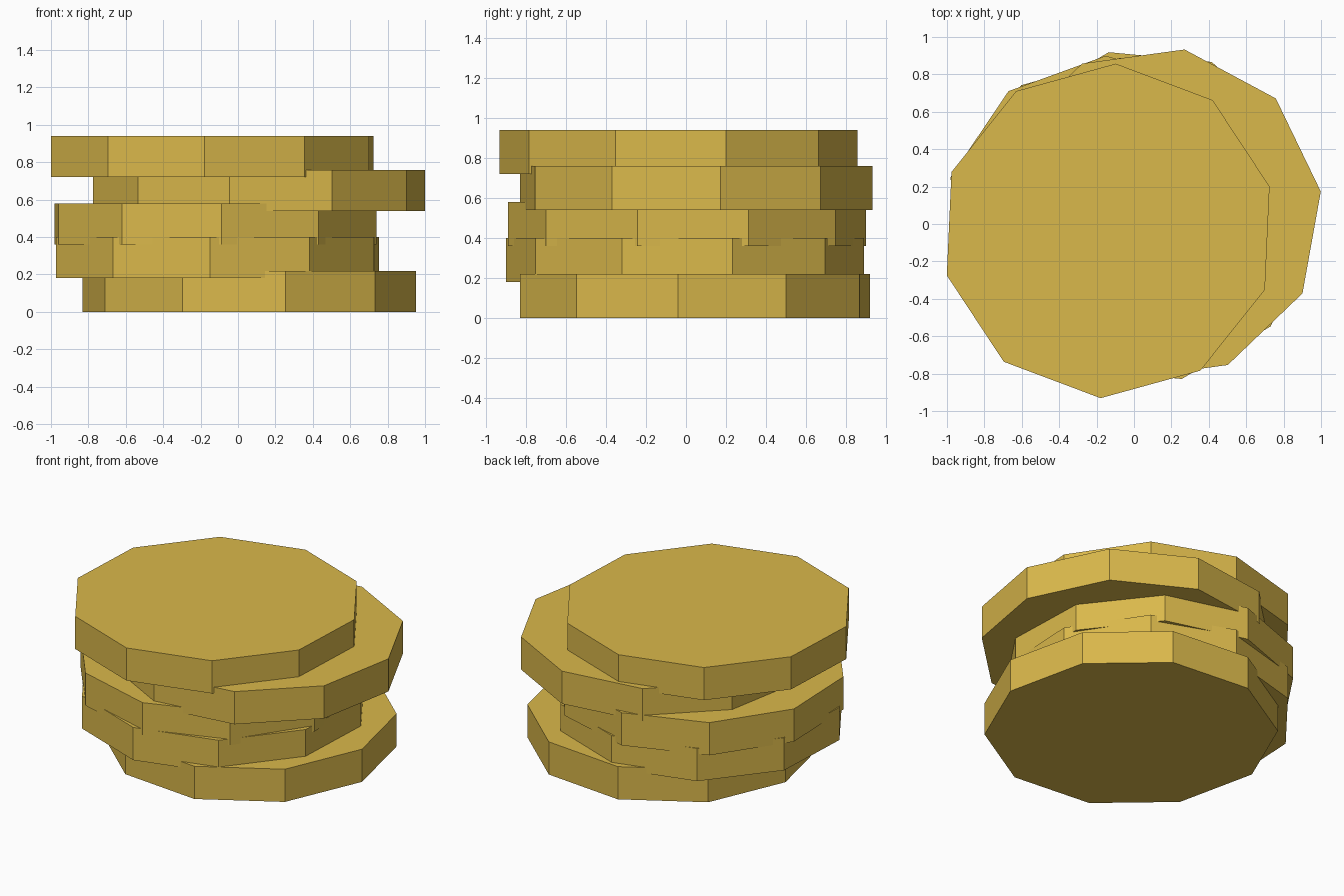
import bpy
from math import radians

if "Cube" in bpy.data.objects:
    bpy.data.objects.remove(bpy.data.objects["Cube"])

RADIUS, THICKNESS, STEP = 0.895, 0.22, 0.18

gold = bpy.data.materials.new("gold")
gold.diffuse_color = (0.70, 0.48, 0.07, 1)
gold.use_nodes = True
gold.node_tree.nodes["Principled BSDF"].inputs["Base Color"].default_value = gold.diffuse_color


def coin(index, x, y, turn):
    """Ten-sided coin whose first corner points `turn` degrees from +x."""
    # Blender's cylinder starts its first corner on +y
    bpy.ops.mesh.primitive_cylinder_add(
        vertices=10, radius=RADIUS, depth=THICKNESS,
        location=(x, y, index * STEP + THICKNESS / 2),
        rotation=(0, 0, radians(turn - 90)))
    ob = bpy.context.object
    ob.name = f"coin_{index + 1}"
    ob.data.materials.append(gold)


# Untidy stack, bottom to top: x, y, turn (coins sink slightly into each other)
stack = [
    (0.06, 0.045, 30.6),
    (-0.11, -0.005, 15.4),
    (-0.12, 0.005, 20.0),
    (0.112, 0.052, 7.8),
    (-0.138, -0.037, 15.4),
]
for i, (x, y, turn) in enumerate(stack):
    coin(i, x, y, turn)
